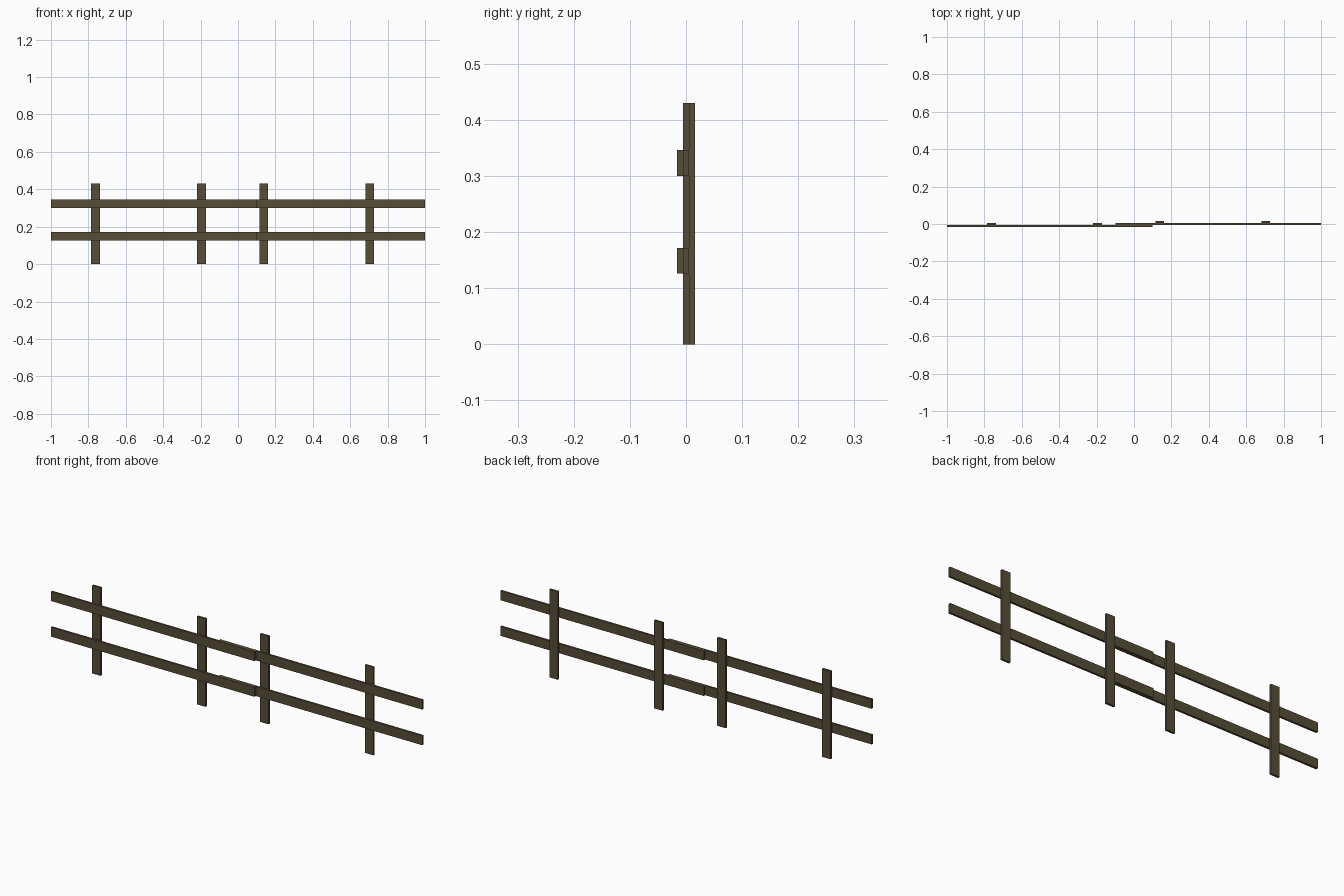
import bpy

if "Cube" in bpy.data.objects:
    bpy.data.objects.remove(bpy.data.objects["Cube"])

wood = bpy.data.materials.new("dark_wood")
wood.diffuse_color = (0.095, 0.075, 0.04, 1)
wood.use_nodes = True
wood.node_tree.nodes["Principled BSDF"].inputs["Base Color"].default_value = wood.diffuse_color

PLANK = 0.046      # plank width
THICK = 0.0104     # plank thickness


def plank(name, center, size):
    bpy.ops.mesh.primitive_cube_add(size=1, location=center)
    ob = bpy.context.object
    ob.name = name
    ob.scale = size
    bpy.ops.object.transform_apply(location=False, rotation=False, scale=True)
    ob.data.materials.append(wood)


# Two identical fence sections, overlapping in the middle, one behind the other
for side, mid_x, rail_y in (("left", -0.45, -THICK), ("right", 0.45, 0.0)):
    # horizontal rails
    for level, z in (("lower", 0.149), ("upper", 0.323)):
        plank(f"{side}_{level}_rail", (mid_x, rail_y, z), (1.1, THICK, PLANK))
    # upright posts behind the rails
    for end, dx in (("outer" if side == "left" else "inner", -0.312),
                    ("inner" if side == "left" else "outer", 0.255)):
        plank(f"{side}_{end}_post", (mid_x + dx, rail_y + THICK, 0.215),
              (PLANK, THICK, 0.43))
